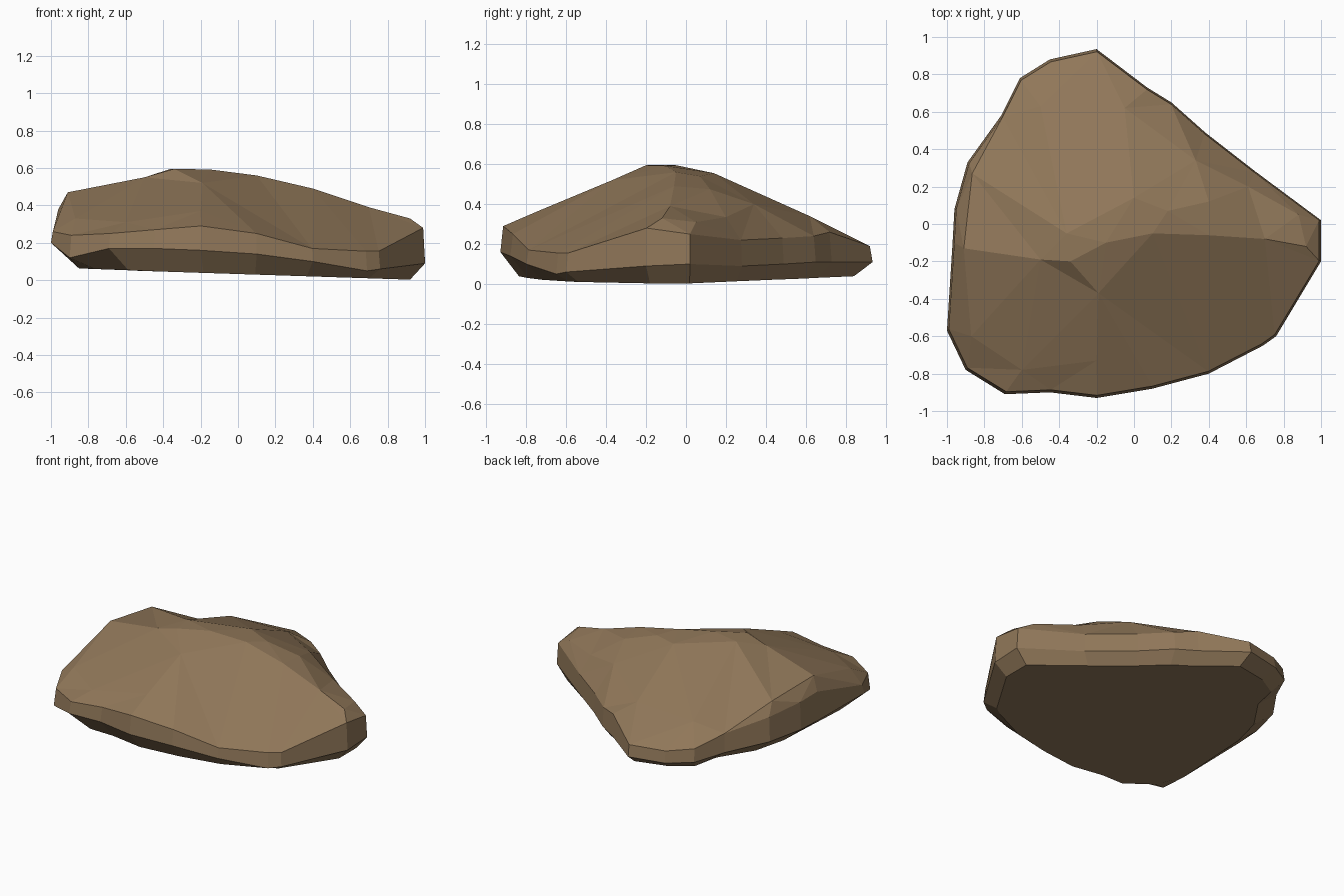
import bpy, bmesh
from mathutils import Vector
from mathutils.geometry import delaunay_2d_cdt

if "Cube" in bpy.data.objects:
    bpy.data.objects.remove(bpy.data.objects["Cube"])

# Rock outline: x, y, height of upper rim, height of lower side edge
outline = [
    (1, .02, .25, .10), (1, -.2, .28, .09), (.76, -.6, .155, .06), (.69, -.65, .155, .05),
    (.4, -.8, .17, .10), (.1, -.88, .25, .14), (-.2, -.93, .29, .16), (-.45, -.9, .27, .17),
    (-.69, -.91, .25, .17), (-.9, -.78, .24, .12), (-1, -.57, .26, .20), (-.97, -.1, .38, .18),
    (-.96, .08, .37, .18), (-.89, .33, .34, .17), (-.71, .58, .27, .14), (-.61, .78, .21, .12),
    (-.45, .88, .19, .11), (-.2, .935, .19, .11), (.07, .73, .26, .11), (.2, .65, .24, .11),
    (.38, .49, .23, .10), (.65, .28, .22, .09)]

# Creased points inside the rim; the first eight run along the ridge
crown = [
    (-.91, -.13, .47), (-.5, -.19, .55), (-.34, -.2, .595), (-.15, -.1, .592),
    (.1, -.05, .56), (.4, -.06, .49), (.7, -.08, .39), (.92, -.12, .33),
    (-.19, -.37, .52), (-.36, -.05, .595), (0, .14, .555), (.18, .07, .54), (.4, .12, .475),
    (.88, .05, .31), (.33, .34, .40), (-.5, .63, .325), (-.865, .27, .43), (-.87, -.6, .33),
    (-.2, -.73, .37), (-.6, -.78, .31), (-.05, .62, .34), (.61, .2, .335)]

n = len(outline)
rim = [Vector((x * .99, y * .985, z)) for x, y, z, _ in outline]
points = rim + [Vector(p) for p in crown]
bm = bmesh.new()
top = [bm.verts.new(p) for p in points]

# Top surface: facets fitted through the rim and crown
edges = [(i, (i + 1) % n) for i in range(n)]
edges += [(n + i, n + i + 1) for i in range(7)]
edges += [(n + a, n + b) for a, b in
          ((2, 8), (8, 18), (18, 19), (12, 14), (12, 21), (21, 13), (14, 20), (14, 21),
           (6, 12), (0, 16), (17, 19))]
result = delaunay_2d_cdt([p.xy for p in points], edges, [], 1, 1e-5)
origin = result[3]
for f in result[2]:
    bm.faces.new([top[origin[i][0]] for i in f])

# Side bands narrowing to the flat underside, which is undercut most at the left
side = [bm.verts.new((x, y, z)) for x, y, _, z in outline]
base = [bm.verts.new((x * (.85 if x < -.65 else .92), y * .9, max(0, .033 - .03 * x)))
        for x, y, _, _ in outline]
for upper, lower in ((top, side), (side, base)):
    for i in range(n):
        j = (i + 1) % n
        bm.faces.new((upper[i], upper[j], lower[j], lower[i]))
bm.faces.new(base)
bmesh.ops.recalc_face_normals(bm, faces=bm.faces)
mesh = bpy.data.meshes.new("rock")
bm.to_mesh(mesh)
bm.free()

rock = bpy.data.objects.new("rock", mesh)
bpy.context.collection.objects.link(rock)
brown = bpy.data.materials.new("brown_stone")
brown.diffuse_color = (.28, .185, .10, 1)
brown.use_nodes = True
brown.node_tree.nodes["Principled BSDF"].inputs["Base Color"].default_value = brown.diffuse_color
mesh.materials.append(brown)
